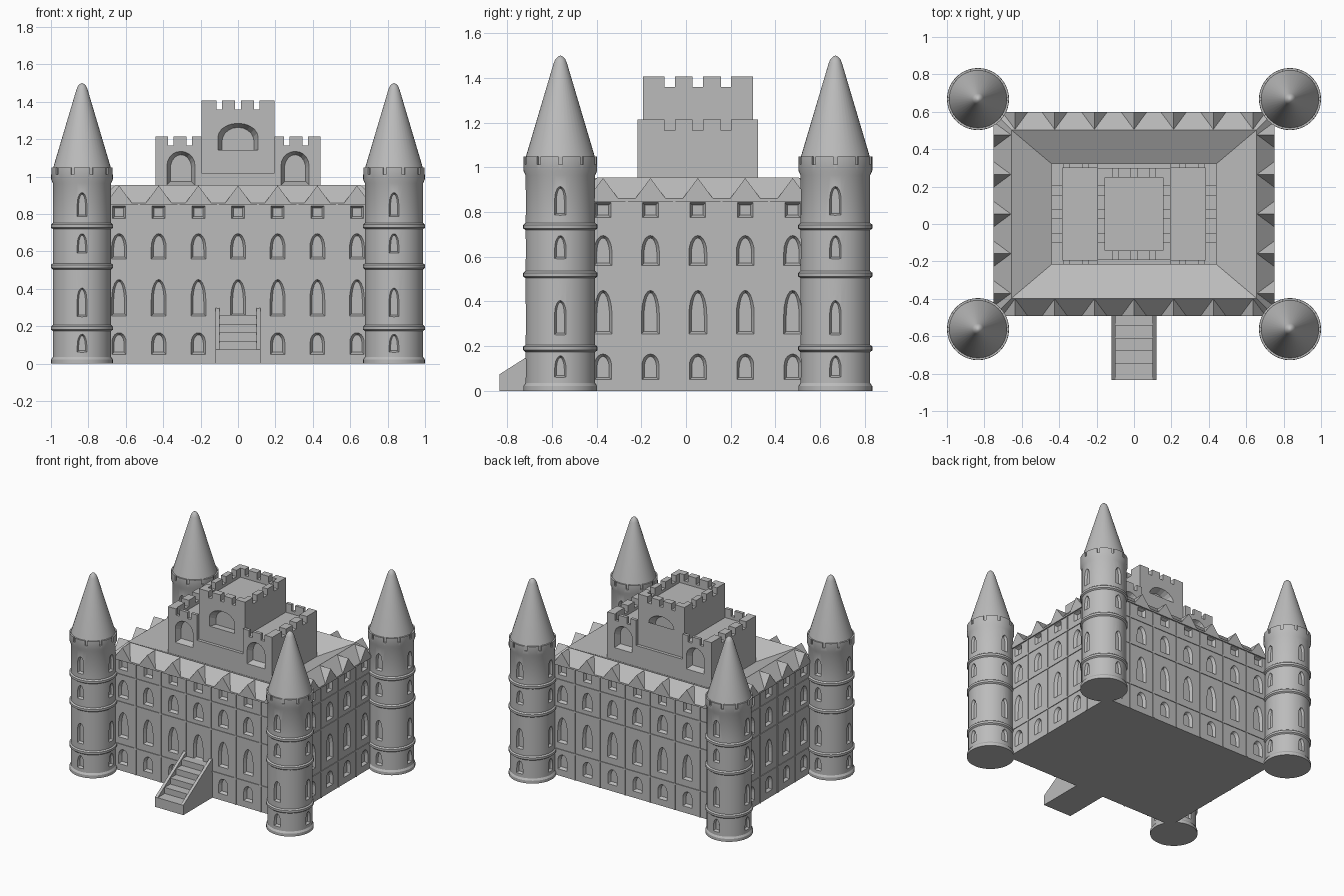
import bpy, bmesh, math
from mathutils import Matrix, Vector

cube = bpy.data.objects.get("Cube")
if cube:
    bpy.data.objects.remove(cube, do_unlink=True)

stone = bpy.data.materials.new("grey_stone")
stone.use_nodes = True
GREY = (0.5, 0.5, 0.5, 1)
stone.diffuse_color = GREY
stone.node_tree.nodes["Principled BSDF"].inputs["Base Color"].default_value = GREY

CY = 0.053             # middle of the castle in depth
HX, HY = 0.74, 0.535   # half size of the main walls
PITCH = 0.212          # spacing of the windows
EAVE, RIDGE = 0.86, 0.955


def finish(name, bm):
    bmesh.ops.recalc_face_normals(bm, faces=bm.faces)
    mesh = bpy.data.meshes.new(name)
    bm.to_mesh(mesh)
    bm.free()
    mesh.materials.append(stone)
    obj = bpy.data.objects.new(name, mesh)
    bpy.context.collection.objects.link(obj)
    return obj


def box(bm, x0, x1, y0, y1, z0, z1, turn=Matrix()):
    centre = Matrix.Translation(((x0 + x1) / 2, (y0 + y1) / 2, (z0 + z1) / 2))
    size = Matrix.Diagonal((x1 - x0, y1 - y0, z1 - z0, 1))
    bmesh.ops.create_cube(bm, size=1, matrix=turn @ centre @ size)


def loft(bm, loops, closed=False):
    rows = [[bm.verts.new(p) for p in loop] for loop in loops]
    n = len(rows[0])
    pairs = list(zip(rows, rows[1:])) + ([(rows[-1], rows[0])] if closed else [])
    for a, b in pairs:
        for i in range(n):
            j = (i + 1) % n
            bm.faces.new((a[i], a[j], b[j], b[i]))
    if not closed:
        bm.faces.new(rows[0])
        bm.faces.new(rows[-1])


def window(bm, place, u, width, z0, z1, rise, depth, inset=0.011):
    """Tapered arched cutter on a wall facing -y before placing."""
    def outline(half, low, high, y):
        spring = high - rise
        pts = [(u - half, y, low), (u + half, y, low)]
        steps = 10 if rise else 1
        for i in range(steps + 1):
            t = math.pi * i / steps
            pts.append((u + half * math.cos(t), y, spring + rise * math.sin(t)))
        return [place @ Vector(p) for p in pts]
    outer = outline(width / 2, z0, z1, 0)
    inner = outline(width / 2 - inset, z0 + inset, z1 - inset, depth)
    front = outline(width / 2, z0, z1, -0.02)
    loft(bm, [front, outer, inner])


def carve(obj, cutters):
    """Cut each cutter mesh out of the object and remove the cutter."""
    for bm in cutters:
        cutter = finish("cutter", bm)
        cutter.hide_render = True
        mod = obj.modifiers.new("carve", 'BOOLEAN')
        mod.operation, mod.solver, mod.object = 'DIFFERENCE', 'EXACT', cutter
        graph = bpy.context.evaluated_depsgraph_get()
        mesh = bpy.data.meshes.new_from_object(obj.evaluated_get(graph))
        obj.modifiers.clear()
        obj.data = mesh
        bpy.data.objects.remove(cutter, do_unlink=True)


def sides():
    """Placement, window count and half width of each of the four walls."""
    for k in range(4):
        out, count, half = (HY, 7, HX) if k % 2 == 0 else (HX, 5, HY)
        place = (Matrix.Translation((0, CY, 0)) @ Matrix.Rotation(k * math.pi / 2, 4, 'Z')
                 @ Matrix.Translation((0, -out, 0)))
        yield place, [(i - (count - 1) / 2) * PITCH for i in range(count)], half


# Main walls with four rows of recessed windows
bm = bmesh.new()
box(bm, -HX, HX, CY - HY, CY + HY, 0, EAVE)
walls = finish("main_walls", bm)
cut = bmesh.new()
for place, spots, half in sides():
    for u in spots:
        window(cut, place, u, 0.076, 0.05, 0.165, 0.05, 0.022)
        window(cut, place, u, 0.08, 0.255, 0.45, 0.11, 0.022)
        window(cut, place, u, 0.08, 0.56, 0.695, 0.075, 0.022)
        window(cut, place, u, 0.07, 0.775, 0.842, 0, 0.022)
carve(walls, [cut])

# Thin ribs and floor bands that divide the walls into panels
bm = bmesh.new()
for place, spots, half in sides():
    for u in spots[:-1]:
        mid = u + PITCH / 2
        box(bm, mid - 0.005, mid + 0.005, -0.005, 0.01, 0, EAVE, place)
    for z in (0.2, 0.525, 0.735):
        box(bm, -half, half, -0.005, 0.01, z - 0.005, z + 0.005, place)
finish("wall_ribs", bm)

# Roof ring: outer slope, ridge and inner slope down to the keep
bm = bmesh.new()
loft(bm, [[(sx * hx, CY + sy * hy, z) for sx, sy in ((-1, -1), (1, -1), (1, 1), (-1, 1))]
          for hx, hy, z in ((0.75, 0.545, EAVE - 0.012), (0.75, 0.545, EAVE),
                            (0.655, 0.45, RIDGE), (0.43, 0.26, 0.855),
                            (0.43, 0.26, EAVE - 0.012))], closed=True)
finish("roof", bm)

# Small gables along the eaves
bm = bmesh.new()
for place, spots, half in sides():
    for u in spots:
        corners = [(u - 0.068, -0.01, EAVE), (u + 0.068, -0.01, EAVE),
                   (u, -0.01, RIDGE - 0.003), (u, 0.085, RIDGE - 0.003)]
        v = [bm.verts.new(place @ Vector(p)) for p in corners]
        for f in ((0, 1, 2), (0, 2, 3), (1, 3, 2), (0, 3, 1)):
            bm.faces.new([v[i] for i in f])
finish("roof_gables", bm)


# Keep: a wide lower block and a taller middle block, both crenellated
def crenellated(name, hx, hy, z0, top, x_gaps, wall_x, wall_y):
    bm = bmesh.new()
    box(bm, -hx, hx, CY - hy, CY + hy, z0, top)
    block = finish(name, bm)
    well, across, along = bmesh.new(), bmesh.new(), bmesh.new()
    box(well, wall_x - hx, hx - wall_x, CY - hy + wall_y, CY + hy - wall_y, top - 0.07, top + 0.1)
    for x in x_gaps:
        box(across, x - 0.015, x + 0.015, CY - 1, CY + 1, top - 0.048, top + 0.1)
    for y in (-0.126, 0, 0.126):
        box(along, -1, 1, CY + y - 0.023, CY + y + 0.023, top - 0.048, top + 0.1)
    carve(block, [well, across, along])
    return block


def both_faces(hy):
    for k in (0, 1):
        yield (Matrix.Translation((0, CY, 0)) @ Matrix.Rotation(k * math.pi, 4, 'Z')
               @ Matrix.Translation((0, -hy, 0)))


lower = crenellated("keep_lower", 0.442, 0.27, 0.8, 1.213, (-0.36, -0.26, 0.26, 0.36), 0.06, 0.024)
notch, arches = bmesh.new(), bmesh.new()
for place in both_faces(0.27):
    box(notch, -0.196, 0.196, -0.05, 0.024, 1.02, 1.4, place)
    for x in (-0.305, 0.305):
        window(arches, place, x, 0.15, 0.955, 1.135, 0.075, 0.045, 0.018)
carve(lower, [notch, arches])

upper = crenellated("keep_upper", 0.196, 0.246, 0.9, 1.407, (-0.1, 0, 0.1), 0.042, 0.05)
arches = bmesh.new()
for place in both_faces(0.246):
    window(arches, place, 0, 0.215, 1.1, 1.285, 0.075, 0.05, 0.022)
carve(upper, [arches])

# Round corner tower turned from a profile
profile = [(0, 0), (0.165, 0), (0.165, 0.022), (0.156, 0.035)]
for z in (0.19, 0.52, 0.735):
    profile += [(0.156, z - 0.016), (0.166, z - 0.008), (0.166, z + 0.008), (0.156, z + 0.016)]
profile += [(0.156, 0.965), (0.165, 0.985), (0.165, 1.048), (0.154, 1.048),
            (0.03, 1.465), (0.022, 1.484), (0.01, 1.496), (0, 1.5)]
bm = bmesh.new()
verts = [bm.verts.new((r, 0, z)) for r, z in profile]
edges = [bm.edges.new(pair) for pair in zip(verts, verts[1:])]
bmesh.ops.spin(bm, geom=verts + edges, cent=(0, 0, 0), axis=(0, 0, 1),
               angle=2 * math.pi, steps=40, use_duplicate=False)
bmesh.ops.remove_doubles(bm, verts=bm.verts, dist=0.0005)
tower = finish("corner_tower", bm)
cut = bmesh.new()
for k in range(4):
    place = Matrix.Rotation(k * math.pi / 2, 4, 'Z') @ Matrix.Translation((0, -0.157, 0))
    for z0, z1 in ((0.06, 0.158), (0.25, 0.405), (0.59, 0.695), (0.785, 0.915)):
        window(cut, place, 0, 0.054, z0, z1, 0.06, 0.02, 0.009)
for k in range(10):
    turn = Matrix.Rotation((k + 0.5) * math.pi / 5, 4, 'Z')
    box(cut, -0.009, 0.009, -0.2, -0.1545, 1.012, 1.08, turn)
carve(tower, [cut])
bpy.ops.object.select_all(action='DESELECT')
tower.select_set(True)
bpy.context.view_layer.objects.active = tower
bpy.ops.object.shade_smooth_by_angle(angle=math.radians(30))
tower.location = (-0.834, CY - 0.615, 0)
for sx, sy in ((1, -1), (1, 1), (-1, 1)):
    twin = tower.copy()
    twin.location = (sx * 0.834, CY + sy * 0.615, 0)
    bpy.context.collection.objects.link(twin)

# Entrance stairs with sloping side walls
bm = bmesh.new()
for i in range(5):
    box(bm, -0.1, 0.1, -0.815 + 0.068 * i, CY - HY + 0.01, 0, 0.075 + 0.046 * i)
finish("stair_steps", bm)
bm = bmesh.new()
side = [(-0.833, 0), (-0.833, 0.075), (-0.48, 0.3), (-0.48, 0)]
for s in (-1, 1):
    loft(bm, [[(s * x, y, z) for y, z in side] for x in (0.098, 0.12)])
box(bm, -0.1, 0.1, -0.833, -0.812, 0, 0.075)
finish("stair_walls", bm)
